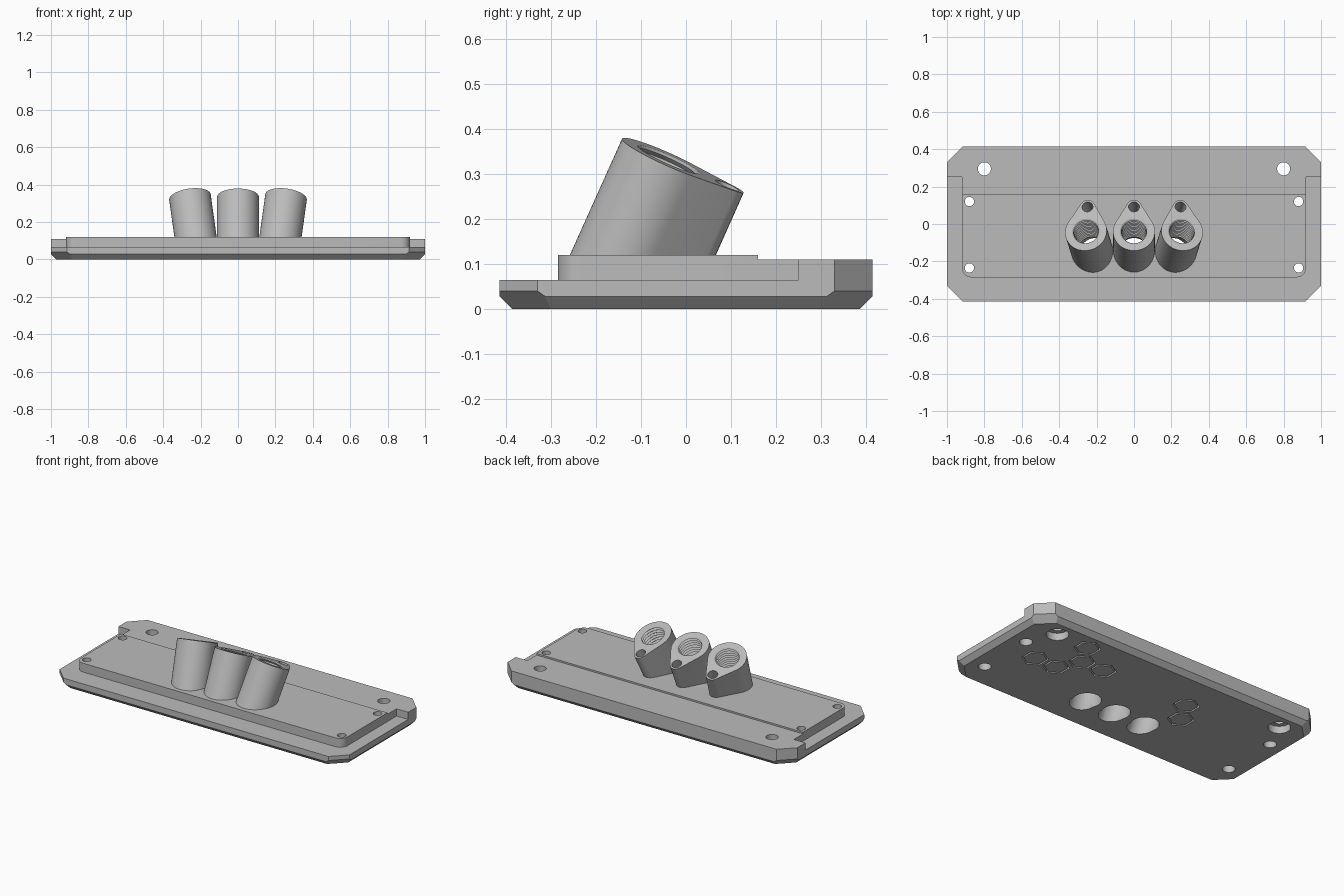
import bpy, bmesh
from math import sin, cos, pi, radians
from mathutils import Matrix, Vector

if "Cube" in bpy.data.objects:
    bpy.data.objects.remove(bpy.data.objects["Cube"])

grey = bpy.data.materials.new("plain grey")
grey.use_nodes = True
GREY = (0.5, 0.5, 0.5, 1)
grey.diffuse_color = GREY
grey.node_tree.nodes["Principled BSDF"].inputs["Base Color"].default_value = GREY


def make(name, bm, matrix=None):
    if matrix:
        bm.transform(matrix)
    bmesh.ops.recalc_face_normals(bm, faces=bm.faces[:])
    mesh = bpy.data.meshes.new(name)
    bm.to_mesh(mesh)
    bm.free()
    mesh.materials.append(grey)
    ob = bpy.data.objects.new(name, mesh)
    bpy.context.collection.objects.link(ob)
    return ob


def prism(outline, z0, z1):
    bm = bmesh.new()
    face = bm.faces.new([bm.verts.new((x, y, z0)) for x, y in outline])
    top = bmesh.ops.extrude_face_region(bm, geom=[face])["geom"]
    moved = [v for v in top if isinstance(v, bmesh.types.BMVert)]
    bmesh.ops.translate(bm, verts=moved, vec=(0, 0, z1 - z0))
    return bm


def arc(r, start, end, n, cx=0, cy=0):
    angles = [radians(start + (end - start) * i / n) for i in range(n + 1)]
    return [(cx + r * sin(a), cy + r * cos(a)) for a in angles]


def disc(r, cx=0, cy=0, n=32):
    return arc(r, 0, 360, n, cx, cy)[:-1]


def slab(x, y0, y1):
    return [(-x, y0), (x, y0), (x, y1), (-x, y1)]


def slice_off(bm, point, normal):
    # Remove everything on the normal side and close the cut
    geom = bm.verts[:] + bm.edges[:] + bm.faces[:]
    cut = bmesh.ops.bisect_plane(bm, geom=geom, plane_co=point, plane_no=normal,
                                 clear_outer=True, dist=1e-6)["geom_cut"]
    bmesh.ops.edgeloop_fill(bm, edges=[e for e in cut if isinstance(e, bmesh.types.BMEdge)])


def combine(ob, other, operation):
    mod = ob.modifiers.new("cut", "BOOLEAN")
    mod.object, mod.operation, mod.solver = other, operation, "EXACT"
    bpy.context.view_layer.objects.active = ob
    bpy.ops.object.modifier_apply(modifier=mod.name)


# Base plate: box with chamfered corners and bevelled underside
bm = prism(slab(1, -0.415, 0.415), 0, 0.11)
for s in (-1, 1):
    slice_off(bm, (0, s * 0.415, 0.028), (0, s, -1))
    slice_off(bm, (s, 0, 0.028), (s, 0, -1))
for sx in (-1, 1):
    for sy in (-1, 1):
        corner = Vector((sx, sy * 0.33, 0.04))
        out = Vector((sx, sy, 0)).normalized()
        slice_off(bm, corner, out)
        slice_off(bm, corner, out - Vector((0, 0, 1)))
plate = make("base_plate", bm)

# Lowered rim, then the two-level raised deck with rounded front corners
deck = (arc(0.05, 90, 180, 8, 0.92 - 0.05, -0.235)
        + arc(0.05, 180, 270, 8, -0.92 + 0.05, -0.235))
solids = [
    ("rim_cut", prism(slab(1.2, -0.6, 0.25), 0.065, 0.3), "DIFFERENCE"),
    ("deck", prism(deck + [(-0.92, 0.16), (0.92, 0.16)], 0.04, 0.12), "UNION"),
    ("rear_shelf", prism(slab(0.92, 0.1, 0.3), 0.04, 0.11), "UNION"),
]
for name, bm, operation in solids:
    tool = make(name, bm)
    combine(plate, tool, operation)
    bpy.data.objects.remove(tool)

# Screw holes with counterbores underneath
cutters = []
for s in (-1, 1):
    for x, y, r, wide in ((0.8, 0.295, 0.035, 0.063),
                          (0.88, 0.12, 0.025, 0.036),
                          (0.88, -0.235, 0.025, 0.036)):
        cutters.append(make("screw_cut", prism(disc(r, s * x, y), -0.1, 0.3)))
        cutters.append(make("counterbore_cut", prism(disc(wide, s * x, y), -0.1, 0.045)))

# Hexagonal grooves in the underside
for x, y in ((0.725, 0.015), (0.575, 0.015), (0.575, 0.285), (0.5, 0.15),
             (0.35, 0.15), (-0.25, 0.15), (-0.325, 0.015)):
    ring = make("hex_cut", prism(disc(0.076, x, y, 6), -0.05, 0.02))
    core = make("hex_core", prism(disc(0.065, x, y, 6), -0.1, 0.1))
    combine(ring, core, "DIFFERENCE")
    bpy.data.objects.remove(core)
    cutters.append(ring)


def threaded_bore(n=32, pitch=0.018, turns=13):
    # Lathed rod: ridged upper part, plain lower part
    rows = [(0.075, 0.1), (0.075, 0)]
    for i in range(turns):
        rows += [(0.067, -pitch * (i + 0.3)), (0.077, -pitch * (i + 0.8))]
    rows += [(0.074, -pitch * turns), (0.074, -0.6)]
    bm = bmesh.new()
    loops = [[bm.verts.new((x, y, z)) for x, y in disc(r, n=n)] for r, z in rows]
    for a, b in zip(loops, loops[1:]):
        for i in range(n):
            j = (i + 1) % n
            bm.faces.new((a[i], a[j], b[j], b[i]))
    bm.faces.new(loops[0])
    bm.faces.new(loops[-1])
    return bm


# Three tilted teardrop sockets, the outer two leaning outward
teardrop = arc(0.112, 60, 300, 40) + arc(0.04, -60, 60, 14, 0, 0.144)
sockets = []
for side, name in ((-1, "right_socket"), (0, "middle_socket"), (1, "left_socket")):
    place = (Matrix.Translation((side * 0.257, -0.04, 0.333))
             @ Matrix.Rotation(radians(8 * side), 4, "Y")
             @ Matrix.Rotation(radians(-24), 4, "X"))
    bm = prism(teardrop, -0.5, 0)
    bm.transform(place)
    slice_off(bm, (0, 0, 0.08), (0, 0, -1))
    sockets.append(make(name, bm))
    cutters.append(make("bore_cut", threaded_bore(), place))
    cutters.append(make("pin_cut", prism(disc(0.029, 0, 0.144, 24), -0.17, 0.1), place))
    cutters.append(make("outlet_cut", prism(disc(0.08, side * 0.208, -0.155), -0.1, 0.1)))

for ob in [plate] + sockets:
    for tool in cutters:
        if ob is plate or tool.name.startswith(("bore", "pin", "outlet")):
            # Each socket only takes its own three cutters
            index = sockets.index(ob) if ob in sockets else -1
            if index < 0 or tool in cutters[-9 + 3 * index:][:3]:
                combine(ob, tool, "DIFFERENCE")

for tool in cutters:
    bpy.data.objects.remove(tool)

for ob in [plate] + sockets:
    bpy.ops.object.select_all(action="DESELECT")
    ob.select_set(True)
    bpy.context.view_layer.objects.active = ob
    bpy.ops.object.shade_smooth_by_angle(angle=radians(25))
